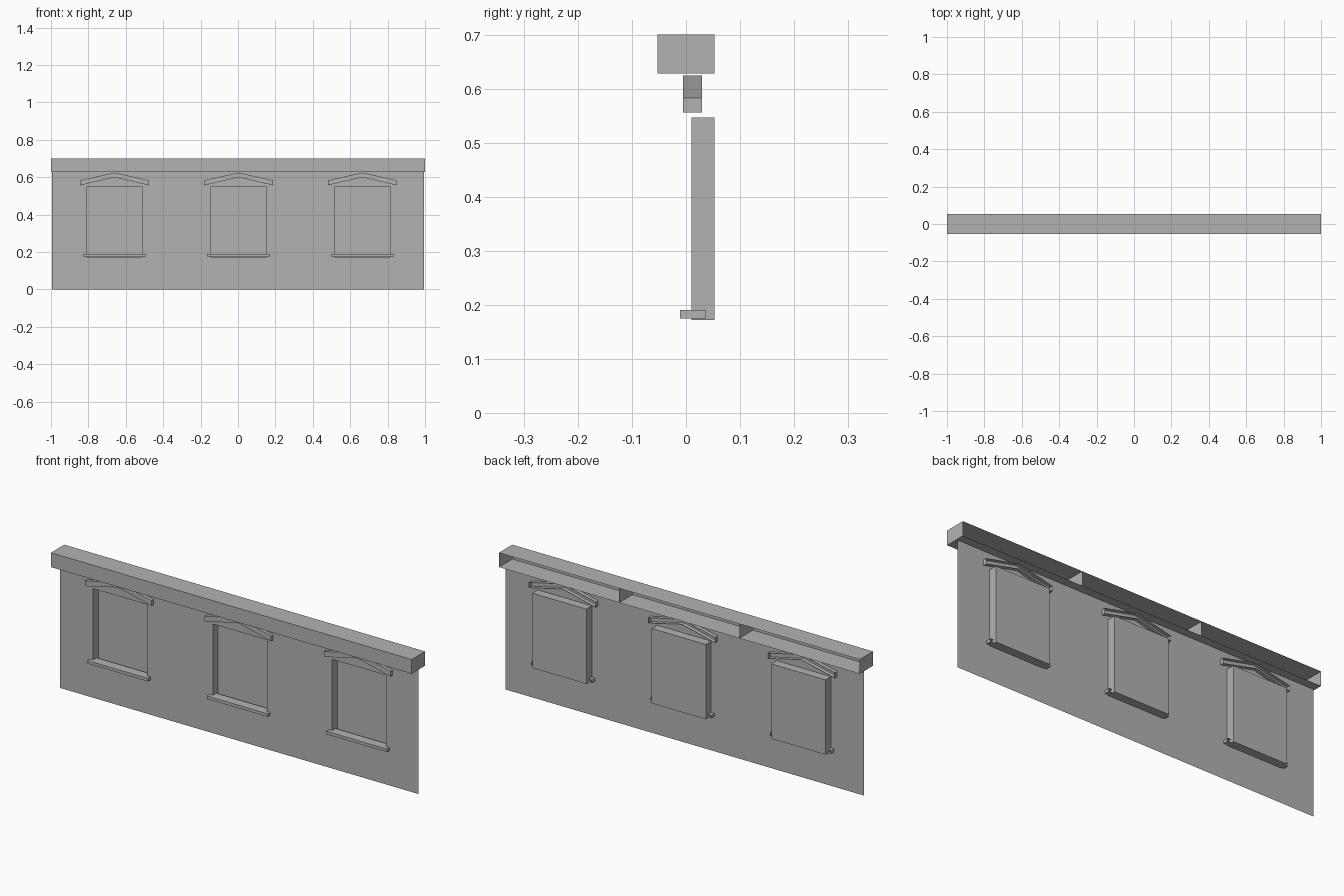
import bpy
import bmesh

default = bpy.data.objects.get("Cube")
if default:
    bpy.data.objects.remove(default, do_unlink=True)

# One plain grey for every part
grey = bpy.data.materials.new("stone_grey")
grey.use_nodes = True
colour = (0.45, 0.45, 0.45, 1)
grey.diffuse_color = colour
grey.node_tree.nodes["Principled BSDF"].inputs["Base Color"].default_value = colour


def finish(name, bm):
    mesh = bpy.data.meshes.new(name)
    bm.to_mesh(mesh)
    bm.free()
    mesh.materials.append(grey)
    obj = bpy.data.objects.new(name, mesh)
    bpy.context.collection.objects.link(obj)
    return obj


def shell(name, profile, y_front, y_back, cap="front", flip=False):
    """Extrude an x-z outline along y, closing only one end."""
    bm = bmesh.new()
    front = [bm.verts.new((x, y_front, z)) for x, z in profile]
    back = [bm.verts.new((x, y_back, z)) for x, z in profile]
    for i in range(len(profile)):
        j = (i + 1) % len(profile)
        bm.faces.new((front[i], back[i], back[j], front[j]))
    bm.faces.new(front if cap == "front" else back[::-1])
    if flip:
        bmesh.ops.reverse_faces(bm, faces=bm.faces[:])
    return finish(name, bm)


def rectangle(x, half, low, high):
    return [(x - half, low), (x + half, low), (x + half, high), (x - half, high)]


WALL_Y, DEPTH = 0.01, 0.053
WALL_HALF, BEAM_LOW, TOP = 0.994, 0.628, 0.7
WIN_HALF, WIN_LOW, WIN_HIGH = 0.15, 0.172, 0.547
centres = [-0.66, 0.003, 0.665]

# Thin wall sheet with three openings
xs = [-WALL_HALF]
for c in centres:
    xs += [c - WIN_HALF, c + WIN_HALF]
xs.append(WALL_HALF)
zs = [0, WIN_LOW, WIN_HIGH, BEAM_LOW]
bm = bmesh.new()
grid = [[bm.verts.new((x, WALL_Y, z)) for z in zs] for x in xs]
for i in range(len(xs) - 1):
    for k in range(len(zs) - 1):
        if i % 2 and k == 1:
            continue
        bm.faces.new((grid[i][k], grid[i + 1][k], grid[i + 1][k + 1], grid[i][k + 1]))
finish("wall", bm)

# Window recess, sill and gabled hood for each bay
for side, c in zip(("right", "middle", "left"), centres):
    shell(side + "_window_recess", rectangle(c, WIN_HALF, WIN_LOW, WIN_HIGH),
          WALL_Y, DEPTH, cap="back", flip=True)
    shell(side + "_window_sill", rectangle(c, 0.168, 0.175, 0.19), -0.011, 0.037)
    hood = [(c - 0.185, 0.556), (c, 0.599), (c + 0.185, 0.556),
            (c + 0.185, 0.583), (c, 0.624), (c - 0.185, 0.583)]
    shell(side + "_window_hood", hood, -0.006, 0.03)

# Cornice channel, open at the back, with two inner dividers
shell("cornice", rectangle(0, 1, BEAM_LOW, TOP), -DEPTH, DEPTH)
for side, x in (("right", -1 / 3), ("left", 1 / 3)):
    bm = bmesh.new()
    bm.faces.new([bm.verts.new((x, y, z)) for y, z in
                  ((-DEPTH, BEAM_LOW), (DEPTH, BEAM_LOW), (DEPTH, TOP), (-DEPTH, TOP))])
    finish(side + "_cornice_divider", bm)
